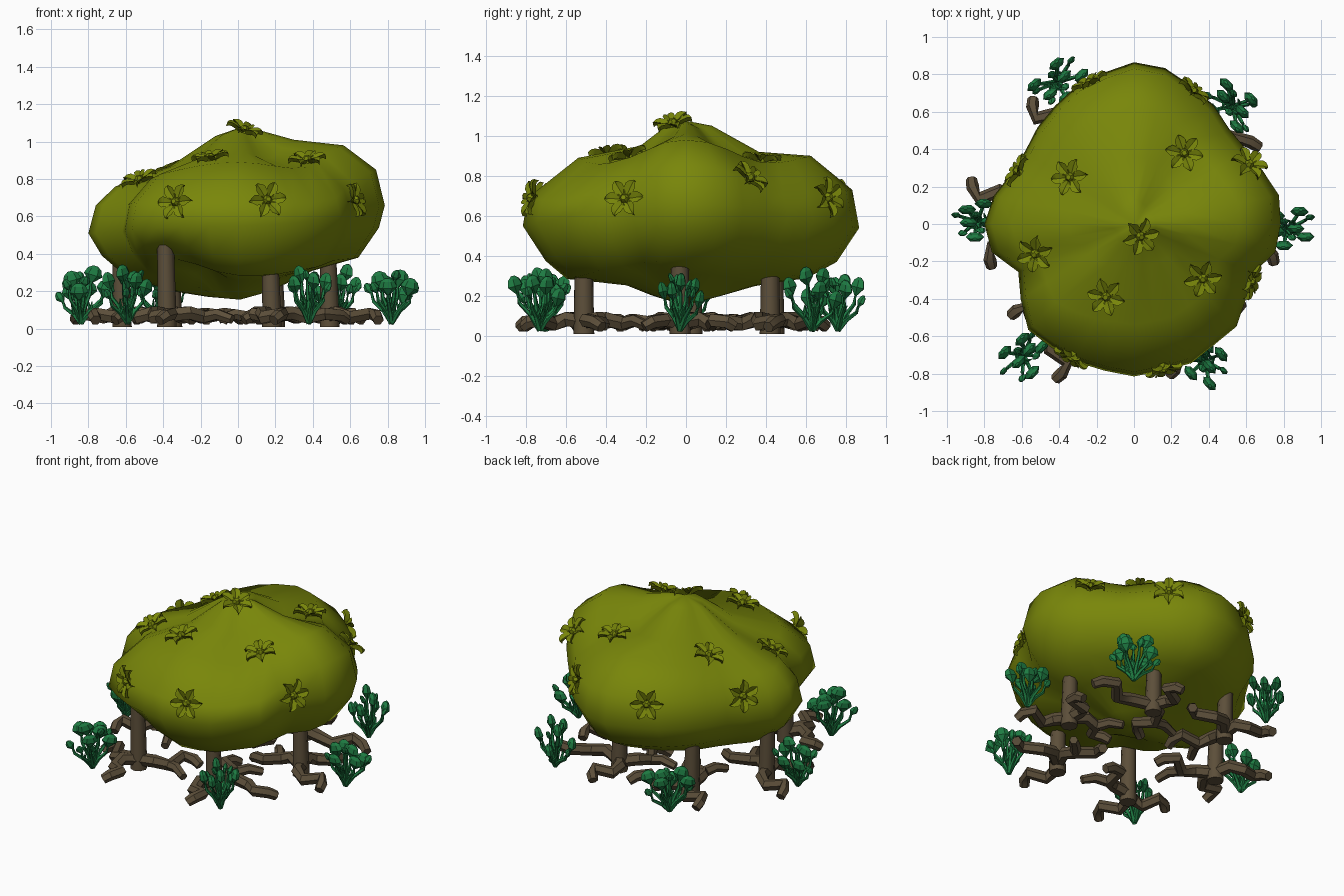
import bpy, bmesh, math, random
from mathutils import Vector, Quaternion
from mathutils.bvhtree import BVHTree

if "Cube" in bpy.data.objects:
    bpy.data.objects.remove(bpy.data.objects["Cube"])

random.seed(7)


def material(name, rgb):
    m = bpy.data.materials.new(name)
    m.diffuse_color = (*rgb, 1)
    m.use_nodes = True
    m.node_tree.nodes["Principled BSDF"].inputs["Base Color"].default_value = m.diffuse_color
    return m


LEAF = material("olive leaf", (0.19, 0.24, 0.003))
BARK = material("brown bark", (0.108, 0.078, 0.042))
SPROUT = material("deep green", (0.013, 0.20, 0.055))


def finish(bm, name, mat, angle=0):
    """Turn a bmesh into an object, smooth below the given angle."""
    bmesh.ops.recalc_face_normals(bm, faces=bm.faces)
    me = bpy.data.meshes.new(name)
    bm.to_mesh(me)
    bm.free()
    me.materials.append(mat)
    if angle:
        me.shade_smooth()
        me.set_sharp_from_angle(angle=math.radians(angle))
    ob = bpy.data.objects.new(name, me)
    bpy.context.collection.objects.link(ob)
    return ob


def skin(bm, rings):
    """Bridge rings of equal size and cap both ends."""
    vs = [[bm.verts.new(p) for p in r] for r in rings]
    n = len(vs[0])
    for a, b in zip(vs, vs[1:]):
        for i in range(n):
            bm.faces.new((a[i], a[(i + 1) % n], b[(i + 1) % n], b[i]))
    bm.faces.new(vs[0][::-1])
    bm.faces.new(vs[-1])


def tube(bm, path, radii, sides=6):
    path = [Vector(p) for p in path]
    rings = []
    for i, p in enumerate(path):
        d = (path[min(i + 1, len(path) - 1)] - path[max(i - 1, 0)]).normalized()
        ref = Vector((0, 0, 1)) if abs(d.z) < 0.9 else Vector((1, 0, 0))
        u = d.cross(ref).normalized()
        v = d.cross(u)
        rings.append([p + radii[i] * (u * math.cos(t) + v * math.sin(t))
                      for t in (math.tau * k / sides for k in range(sides))])
    skin(bm, rings)


# Canopy: plan outline times four side profiles blended around the centre
OUTLINE = [.785, .79, .745, .72, .72, .765, .80, .85, .865, .825, .80, .76, .73, .70, .71, .765,
           .80, .775, .67, .728, .80, .795, .80, .80, .815, .80, .805, .775, .775, .72, .69, .77]
PROFILES = [  # right, back, left, front: (share of outline radius, height)
    [(.22, .20), (.51, .31), (.82, .38), (.96, .54), (1, .66), (.94, .85), (.72, .98), (.38, 1.01), (.15, 1.06)],
    [(.20, .20), (.40, .25), (.70, .29), (.87, .37), (1, .54), (.96, .73), (.72, .90), (.42, .92), (.15, 1.05)],
    [(.20, .17), (.44, .20), (.75, .28), (.91, .39), (1, .51), (.95, .66), (.82, .76), (.45, .87), (.15, 1.03)],
    [(.20, .20), (.37, .25), (.73, .28), (.86, .37), (1, .55), (.97, .69), (.66, .89), (.28, .95), (.12, 1.05)],
]


def canopy_point(k, row):
    t = math.tau * k / 32
    q, f = divmod(k, 8)
    w = math.sin(f / 8 * math.pi / 2) ** 2
    (r0, z0), (r1, z1) = PROFILES[q][row], PROFILES[(q + 1) % 4][row]
    r = OUTLINE[k] * (r0 + (r1 - r0) * w)
    z = z0 + (z1 - z0) * w
    if row > 4 and math.cos(t) > 0:      # lower shoulders on the right corners
        z -= .07 * math.sin(2 * t) ** 2 * (1 if row < 8 else .3)
    if 0 < row < 4:                      # raised underside above the front left trunk
        z += .09 * math.exp(-((math.degrees(t) - 236) / 20) ** 2)
    return Vector((r * math.cos(t), r * math.sin(t), z))


bm = bmesh.new()
skin(bm, [[canopy_point(k, row) for k in range(32)] for row in range(9)])
bmesh.ops.recalc_face_normals(bm, faces=bm.faces)
for f in [f for f in bm.faces if len(f.verts) > 4]:
    up = f.normal.z > 0
    res = bmesh.ops.poke(bm, faces=[f])
    res["verts"][0].co = (0.01, 0, 1.075 if up else 0.155)
bmesh.ops.recalc_face_normals(bm, faces=bm.faces)
surface = BVHTree.FromBMesh(bm)
finish(bm, "canopy", LEAF, 80)

# Flowers: six curled petals around a small dome, seated on the canopy
FLOWERS = [(.04, -.07, 1.08), (.27, .38, .91), (-.35, .25, .88), (-.53, -.16, .8),
           (-.15, -.39, .92), (.37, -.29, .90), (.64, -.31, .69), (.31, .70, .69),
           (-.25, .78, .70), (-.65, .30, .68), (-.34, -.72, .68), (.16, -.78, .69),
           (.61, .31, .78)]
for n, spot in enumerate(FLOWERS):
    pos, normal, _, _ = surface.find_nearest(Vector(spot))
    bm = bmesh.new()
    spin = random.random()
    for k in range(6):
        rot = Quaternion((0, 0, 1), math.tau * k / 6 + spin)
        rows = []
        for x, half, z in [(.015, .012, .012), (.04, .027, .02), (.07, .029, .03), (.088, .018, .031), (.102, .003, .022)]:
            ring = [(x, -half, z + .008), (x, 0, z - .004), (x, half, z + .008), (x, 0, z - .018)]
            rows.append([rot @ Vector(p) for p in ring])
        skin(bm, rows)
    skin(bm, [[(r * math.cos(a), r * math.sin(a), z) for a in (math.tau * i / 6 for i in range(6))]
              for r, z in [(.026, -.01), (.026, .02), (.014, .036)]])
    ob = finish(bm, f"flower_{n + 1}", LEAF, 40)
    ob.rotation_mode = 'QUATERNION'
    ob.rotation_quaternion = normal.to_track_quat('Z', 'Y')
    ob.location = pos

# Trunks, each with crooked roots running to the listed ends
TRUNKS = [
    ((.49, -.03), [(.75, -.21), (.60, .24), (.15, -.05)]),
    ((.20, .42), [(.67, .41), (.20, .70), (.03, .10)]),
    ((-.35, .44), [(-.54, .67), (.02, .58), (-.17, .12)]),
    ((-.62, .03), [(-.87, .24), (-.76, -.23), (-.24, -.08)]),
    ((-.38, -.51), [(-.42, -.83), (-.66, -.49), (-.05, -.33)]),
    ((.18, -.51), [(.19, -.81), (.58, -.42), (.12, -.15)]),
]
for n, ((x, y), ends) in enumerate(TRUNKS):
    bm = bmesh.new()
    top = .56 if n == 4 else .42
    tube(bm, [(x, y, .01), (x, y, .1), (x - .01, y, top)], [.052, .05, .043], 8)
    finish(bm, f"trunk_{n + 1}", BARK, 50)
    bm = bmesh.new()
    for j, end in enumerate(ends):
        a, b = Vector((x, y, .07)), Vector((*end, .045))
        side = Vector((a.y - b.y, b.x - a.x, 0)).normalized()
        s = .055 if j % 2 else -.055
        path = [a]
        for t, off, z in [(.28, s, .085), (.52, s * .9, .06), (.70, -s, .08), (.90, -s * .5, .07)]:
            p = a.lerp(b, t) + side * off
            path.append(Vector((p.x, p.y, z)))
        tube(bm, path + [b], [.04, .04, .038, .036, .035, .03])
        if j == 2:  # one side branch on the inner root
            tw = path[2] + (b - a).normalized() * .1 + side * s * 2.5
            tube(bm, [path[2], (path[2] + tw) / 2 + Vector((0, 0, .02)), (tw.x, tw.y, .05)],
                 [.034, .032, .026])
    finish(bm, f"roots_{n + 1}", BARK, 35)


# Sprouts: crooked stems that end in flattened, faceted buds
def bud(bm, pos, out, wide, r, length, flat):
    """Five-sided bud, broad along the wide axis and thin across it."""
    axis = (out + Vector((0, 0, 1))).normalized()
    thin = wide.cross(axis).normalized()
    broad = axis.cross(thin)
    skin(bm, [[pos + broad * (r * s * math.cos(a)) + thin * (r * flat * s * math.sin(a)) + axis * (z * length)
               for a in (math.tau * i / 6 for i in range(6))]
              for s, z in [(.15, -.1), (1, .4), (.75, .8), (.25, 1)]])


SPROUTS = [(.82, -.03, 0), (.53, .63, 135), (-.41, .76, 40), (-.84, .01, 0),
           (-.59, -.70, 45), (.38, -.73, -50)]
for n, (x, y, facing) in enumerate(SPROUTS):
    bm = bmesh.new()
    base = Vector((x, y, .03))
    g = math.radians(facing)
    wide = Vector((math.cos(g), math.sin(g), 0))
    cross = Vector((-wide.y, wide.x, 0))
    for k in range(11):
        a = math.tau * k / 11 + random.uniform(-.2, .2)
        reach = random.uniform(.09, .135) if k % 3 else random.uniform(.03, .07)
        height = random.uniform(.11, .19) if k % 3 else random.uniform(.19, .24)
        out = wide * math.cos(a) + cross * (.75 * math.sin(a))
        p1 = base + out * reach * .4 + Vector((0, 0, height * .4))
        p2 = base + out * reach * .9 + Vector((0, 0, height * .72))
        p3 = base + out * reach + Vector((0, 0, height))
        tube(bm, [base, p1, p2, p3], [.015, .012, .01, .007], 5)
        if k % 2 == 0:
            bud(bm, p3, out * .3, wide, .05, .085, .55)
        else:
            bud(bm, p3, out * .7, wide, .026, .06, .6)
        # short leaf spike off the stem
        tip = p1 + Vector((-out.y, out.x, 1.6)) * .035
        tube(bm, [p1, tip], [.011, .003], 4)
    finish(bm, f"sprout_{n + 1}", SPROUT)
